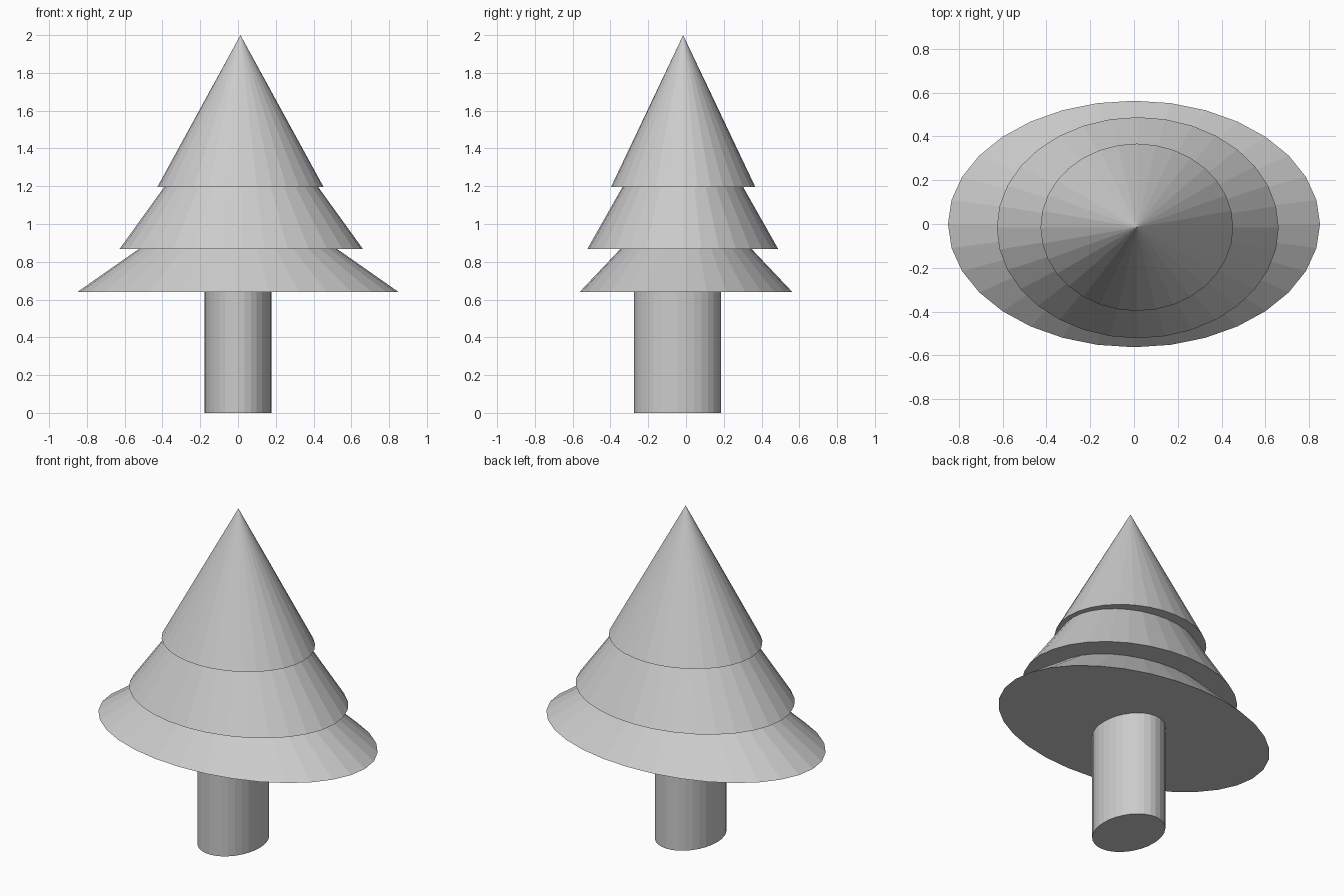
import bpy

if "Cube" in bpy.data.objects:
    bpy.data.objects.remove(bpy.data.objects["Cube"])

SIDES = 32


def elliptic_cone(name, center, radii, z0, z1, top=0.0):
    """Flat-faced cone or cylinder with an elliptical base."""
    bpy.ops.mesh.primitive_cone_add(
        vertices=SIDES, radius1=1, radius2=top, depth=z1 - z0,
        location=(center[0], center[1], (z0 + z1) / 2))
    obj = bpy.context.object
    obj.name = name
    obj.scale = (radii[0], radii[1], 1)
    bpy.ops.object.transform_apply(location=False, rotation=False, scale=True)
    return obj


# Trunk, set slightly towards the front
elliptic_cone("trunk", (0, -0.045), (0.178, 0.23), 0, 0.645, top=1.0)

# Foliage tiers, from bottom to top, each tip nested in the tier above
elliptic_cone("lower_branches", (0, 0), (0.85, 0.563), 0.64, 1.235)
elliptic_cone("middle_branches", (0.017, -0.017), (0.644, 0.505), 0.868, 1.76)
elliptic_cone("top_branches", (0.013, -0.015), (0.44, 0.382), 1.196, 2.0)
